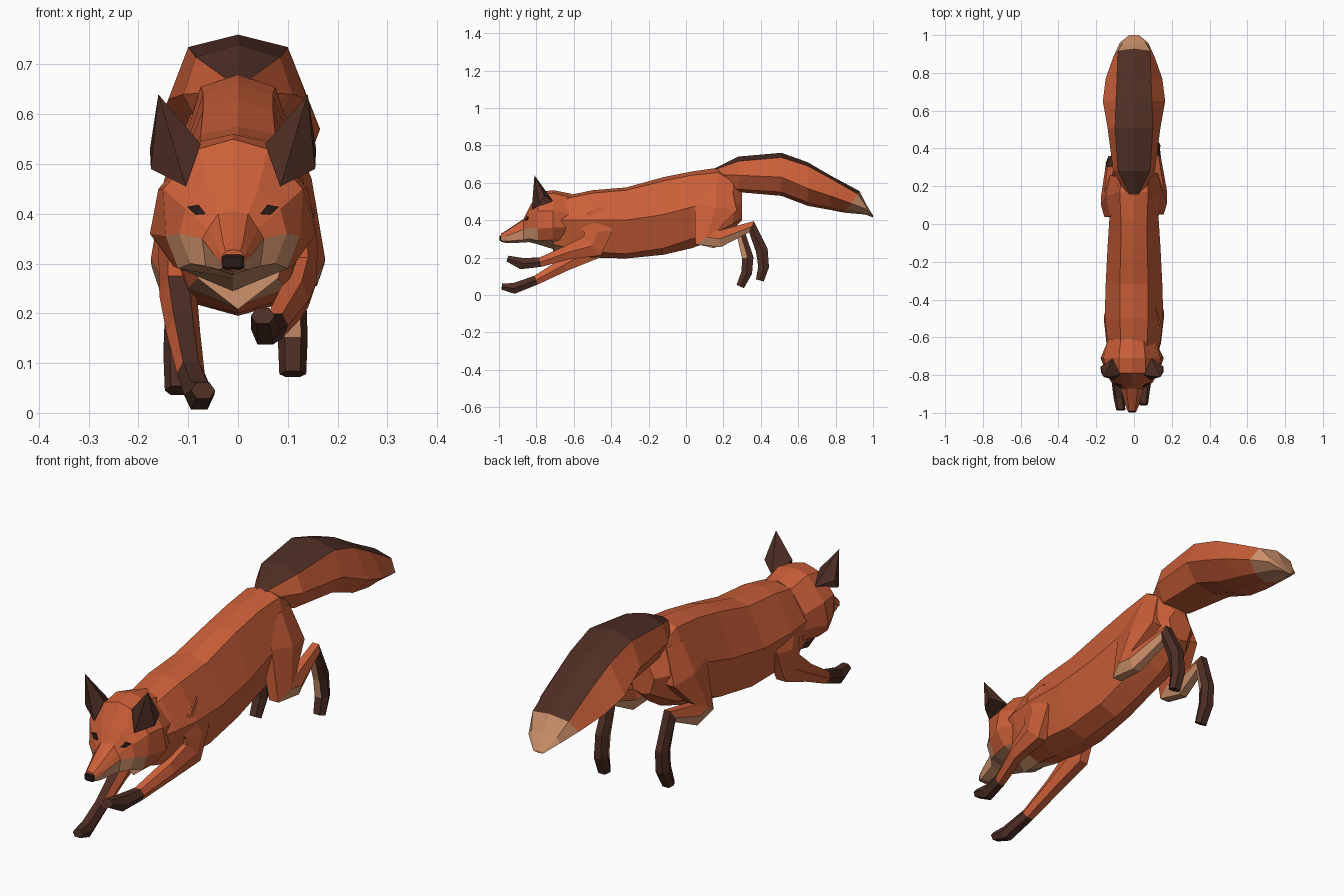
import bpy, bmesh
from mathutils import Vector

if "Cube" in bpy.data.objects:
    bpy.data.objects.remove(bpy.data.objects["Cube"], do_unlink=True)


def make_material(name, rgb):
    mat = bpy.data.materials.new(name)
    mat.use_nodes = True
    color = (*rgb, 1)
    mat.diffuse_color = color
    mat.node_tree.nodes["Principled BSDF"].inputs["Base Color"].default_value = color
    return mat


MATERIALS = [make_material("rust_orange_fur", (.60, .115, .04)),
             make_material("dark_brown_fur", (.075, .027, .018)),
             make_material("cream_fur", (.62, .29, .15)),
             make_material("black_nose", (.02, .01, .008))]
ORANGE, DARK, CREAM, BLACK = range(len(MATERIALS))


def build(name, verts, faces, rule):
    """Make a flat shaded mesh; rule(face index, normal, centre) picks the material."""
    bm = bmesh.new()
    points = [bm.verts.new(v) for v in verts]
    for face in faces:
        bm.faces.new([points[i] for i in face])
    bmesh.ops.recalc_face_normals(bm, faces=bm.faces)
    bm.faces.ensure_lookup_table()
    for i, face in enumerate(bm.faces):
        face.material_index = rule(i, face.normal, face.calc_center_median())
    mesh = bpy.data.meshes.new(name)
    bm.to_mesh(mesh)
    bm.free()
    for mat in MATERIALS:
        mesh.materials.append(mat)
    obj = bpy.data.objects.new(name, mesh)
    bpy.context.collection.objects.link(obj)
    return obj


def loft(name, rings, rule):
    """Skin closed rings; rule(segment, side, normal, centre), caps have segment -1."""
    n = len(rings[0])
    verts = [p for ring in rings for p in ring]
    faces = []
    for s in range(len(rings) - 1):
        for k in range(n):
            a, b = s * n + k, s * n + (k + 1) % n
            faces.append((a, b, b + n, a + n))
    walls = len(faces)
    faces += [range(n), range(len(verts) - n, len(verts))]

    def pick(i, normal, centre):
        segment = i // n if i < walls else -1
        return rule(segment, i % n, normal, centre)
    return build(name, verts, faces, pick)


def torso_rings(sections, shift=0):
    """Each section: y, top, then x z pairs down the left side, bottom."""
    rings = []
    for y, top, *pairs, bottom in sections:
        half = list(zip(pairs[::2], pairs[1::2]))
        ring = [(0, top)] + half + [(0, bottom)] + [(-x, z) for x, z in reversed(half)]
        rings.append([Vector((x + shift, y, z)) for x, z in ring])
    return rings


def limb(name, path, rule):
    """Six-sided limb along a path of x, y, z, half width, half depth."""
    centres = [Vector(p[:3]) for p in path]
    side = Vector((1, 0, 0))
    hexagon = [(1, 0), (.55, .9), (-.55, .9), (-1, 0), (-.55, -.9), (.55, -.9)]
    rings = []
    for i, (c, p) in enumerate(zip(centres, path)):
        tangent = Vector()
        if i > 0:
            tangent += (c - centres[i - 1]).normalized()
        if i < len(path) - 1:
            tangent += (centres[i + 1] - c).normalized()
        depth = tangent.cross(side).normalized()
        rings.append([c + side * u * p[3] + depth * v * p[4] for u, v in hexagon])
    return loft(name, rings, rule)


# Body with a cream throat
body = [(-.71, .50, .06, .49, .12, .40, .08, .27, .208),
        (-.62, .535, .07, .52, .14, .40, .10, .25, .215),
        (-.50, .56, .075, .545, .155, .40, .10, .23, .20),
        (-.32, .575, .075, .56, .15, .40, .09, .22, .195),
        (-.12, .63, .07, .61, .14, .43, .08, .25, .215),
        (.03, .66, .07, .64, .13, .47, .08, .30, .25),
        (.17, .68, .075, .655, .125, .50, .08, .34, .30),
        (.25, .64, .065, .61, .11, .49, .07, .38, .35),
        (.30, .54, .03, .53, .06, .48, .04, .41, .40)]
loft("body", torso_rings(body),
     lambda s, k, n, c: CREAM if c.y < -.70 or c.y < -.64 and c.z < .30 else ORANGE)

# Head with a cream jaw and cheeks
SHIFT = -.01
head = [(-.99, .328, .015, .325, .022, .315, .024, .305, .018, .29, .285),
        (-.96, .345, .02, .342, .03, .33, .036, .315, .03, .288, .277),
        (-.87, .405, .03, .40, .05, .37, .062, .35, .055, .295, .28),
        (-.84, .465, .05, .45, .095, .41, .108, .36, .085, .30, .283),
        (-.79, .55, .07, .53, .14, .45, .135, .355, .11, .29, .27),
        (-.71, .56, .07, .545, .15, .45, .167, .36, .12, .295, .245),
        (-.61, .54, .06, .52, .125, .43, .12, .36, .09, .30, .25)]


def head_rule(s, k, n, c):
    strip = min(k, 9 - k)
    cheek = strip == 3 and s <= 3 or strip == 4
    return CREAM if s >= 0 and cheek else ORANGE


head_sections = torso_rings(head, SHIFT)
loft("head", head_sections, head_rule)

# Nose
bpy.ops.mesh.primitive_cube_add(size=1, location=(SHIFT, -.983, .303))
nose = bpy.context.object
nose.name = "nose"
nose.scale = (.044, .03, .03)
nose.data.materials.append(MATERIALS[BLACK])
bevel = nose.modifiers.new("bevel", 'BEVEL')
bevel.width = .15
bevel.segments = 1

# Slanted eyes as thin plates beside the muzzle
for label, upper, lower in (("left", 1, 2), ("right", 9, 8)):
    low, high = head_sections[2], head_sections[3]
    corners = []
    for u, v in ((.35, .6), (.78, .6), (1, .95), (.6, .95)):
        p = low[upper].lerp(low[lower], v).lerp(high[upper].lerp(high[lower], v), u)
        corners.append(p + Vector((0, -.005, .002)))
    back = [p + Vector((0, .008, 0)) for p in corners]
    loft(label + "_eye", [corners, back], lambda s, k, n, c: BLACK)

# Ears
for label, m in (("left", 1), ("right", -1)):
    ear = [(.15, -.81, .64), (.065, -.80, .54), (.095, -.825, .455),
           (.165, -.785, .49), (.167, -.755, .53), (.10, -.71, .50)]
    build(label + "_ear", [(x * m + SHIFT, y, z) for x, y, z in ear],
          [(0, 1, 2), (0, 2, 3), (0, 3, 4), (0, 4, 5), (0, 5, 1), (1, 2, 3, 4, 5)],
          lambda i, n, c: DARK)

# Tail: dark upper side, cream tip starting on a slanted ring
tail = [(.14, .67, .015, .665, .03, .645, .02, .61, .60),
        (.28, .74, .085, .715, .11, .64, .07, .565, .55),
        (.51, .76, .10, .735, .14, .63, .09, .55, .53),
        (.65, .71, .095, .69, .165, .57, .09, .495, .477),
        (.77, .64, .09, .625, .15, .53, .08, .47, .455),
        (.89, .555, .085, .54, .11, .49, .06, .455, .44),
        (.96, .49, .06, .48, .075, .46, .04, .435, .43),
        (1.0, .425, .02, .423, .025, .42, .02, .417, .415)]
tail_sections = torso_rings(tail)
for point in tail_sections[5]:
    point.y += (point.z - .5) * .7


def tail_rule(s, k, n, c):
    if s >= 5 or c.y > .98:
        return CREAM
    return DARK if k in (0, 7) else ORANGE


loft("tail", tail_sections, tail_rule)

# Forelegs with dark paws; the right one is dark along its top
limb("left_foreleg", [(.09, -.52, .44, .05, .09), (.115, -.47, .34, .045, .085),
                      (.12, -.50, .262, .038, .075), (.11, -.63, .228, .033, .042),
                      (.075, -.78, .175, .026, .028), (.055, -.88, .168, .029, .034),
                      (.05, -.955, .195, .024, .018)],
     lambda s, k, n, c: DARK if c.y < -.78 else ORANGE)


def right_fore_rule(s, k, n, c):
    top = c.y < -.55 and n.z > .7
    return DARK if c.y < -.80 or top else ORANGE


limb("right_foreleg", [(-.09, -.54, .42, .05, .09), (-.115, -.49, .33, .045, .085),
                       (-.12, -.52, .235, .038, .07), (-.11, -.65, .162, .034, .04),
                       (-.095, -.80, .08, .028, .028), (-.078, -.92, .035, .03, .032),
                       (-.07, -.985, .045, .024, .018)], right_fore_rule)


# Hind legs: cream knees, shins and inner hocks, dark feet
def hind_rule(s, k, n, c):
    if s >= 4 or s < 0 and c.z < .2:
        inward = -n.x if c.x > 0 else n.x
        return CREAM if n.y < -.25 and inward > -.3 and c.z > .17 else DARK
    if c.z < .36 and (n.z < -.3 or n.y < -.8):
        return CREAM
    return ORANGE


limb("left_hind_leg", [(.05, .16, .60, .045, .09), (.10, .16, .47, .048, .125),
                       (.135, .11, .31, .04, .08), (.14, .18, .30, .034, .05),
                       (.115, .35, .365, .028, .036), (.11, .405, .24, .027, .036),
                       (.11, .415, .15, .03, .032), (.11, .395, .078, .027, .024)], hind_rule)
limb("right_hind_leg", [(-.05, .16, .60, .045, .09), (-.10, .15, .47, .048, .125),
                        (-.135, .10, .31, .04, .08), (-.14, .15, .295, .034, .05),
                        (-.125, .29, .335, .028, .036), (-.12, .33, .20, .027, .034),
                        (-.12, .325, .12, .03, .032), (-.12, .29, .045, .027, .024)], hind_rule)
